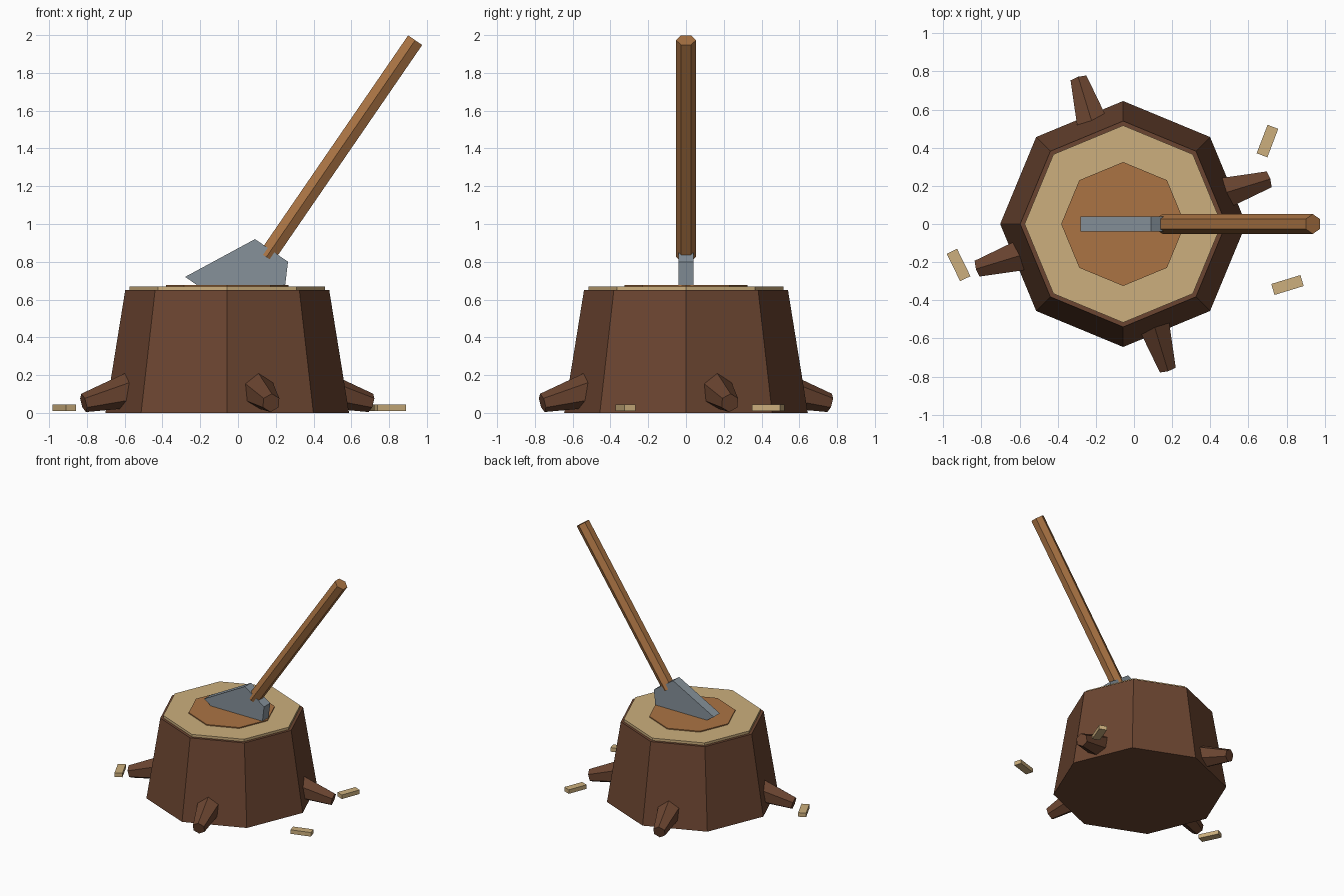
import bpy
import bmesh
from math import radians, cos, sin, pi
from mathutils import Matrix, Vector

if "Cube" in bpy.data.objects:
    bpy.data.objects.remove(bpy.data.objects["Cube"])


def material(name, rgb):
    """Flat material from display (sRGB) values, stored as linear."""
    lin = [((c + 0.055) / 1.055) ** 2.4 for c in rgb] + [1.0]
    m = bpy.data.materials.new(name)
    m.use_nodes = True
    m.diffuse_color = lin
    m.node_tree.nodes["Principled BSDF"].inputs["Base Color"].default_value = lin
    return m


BARK = material("dark bark", (0.42, 0.27, 0.19))
PALE = material("pale cut wood", (0.80, 0.685, 0.49))
WARM = material("warm wood", (0.67, 0.455, 0.265))
STEEL = material("grey steel", (0.525, 0.57, 0.605))

STUMP = Vector((-0.057, 0, 0))


def add_object(name, bm, mat):
    bmesh.ops.recalc_face_normals(bm, faces=bm.faces)
    mesh = bpy.data.meshes.new(name)
    bm.to_mesh(mesh)
    bm.free()
    mesh.materials.append(mat)
    obj = bpy.data.objects.new(name, mesh)
    bpy.context.collection.objects.link(obj)
    return obj


def taper(name, mat, start, end, r1, r2, sides, side_axis, turn=0):
    """Prism or cone between two points; side_axis sets where corners begin."""
    start, end = Vector(start), Vector(end)
    u = (end - start).normalized()
    a = Vector(side_axis)
    a = (a - u * a.dot(u)).normalized()
    b = u.cross(a)
    bm = bmesh.new()
    rings = []
    for p, r in ((start, r1), (end, r2)):
        angles = [2 * pi * i / sides + turn for i in range(sides)]
        rings.append([bm.verts.new(p + r * (a * cos(t) + b * sin(t))) for t in angles])
        bm.faces.new(rings[-1])
    for i in range(sides):
        j = (i + 1) % sides
        bm.faces.new((rings[0][i], rings[0][j], rings[1][j], rings[1][i]))
    return add_object(name, bm, mat)


def disc(name, mat, z1, z2, r1, r2):
    up = Vector((0, 0, 1))
    return taper(name, mat, STUMP + up * z1, STUMP + up * z2, r1, r2, 8, (1, 0, 0))


# Stump body and the two layers of cut wood
disc("stump", BARK, 0, 0.65, 0.645, 0.54)
disc("cut_ring", PALE, 0.645, 0.67, 0.517, 0.517)
disc("heartwood", WARM, 0.665, 0.678, 0.325, 0.325)

# Four roots spaced evenly around the base
for k in range(4):
    t = radians(17 + 90 * k)
    out = Vector((cos(t), sin(t), 0))
    inner = STUMP + out * 0.48 + Vector((0, 0, 0.135))
    tip = STUMP + out * 0.795 + Vector((0, 0, 0.053))
    taper(f"root_{k + 1}", BARK, inner, tip, 0.105, 0.05, 6, (0, 0, 1))

# Axe head: trapezoid plate sunk into the stump
bm = bmesh.new()
profile = [(-0.28, 0.72), (0.09, 0.92), (0.265, 0.80), (0.213, 0.383)]
face = bm.faces.new([bm.verts.new((x, -0.04, z)) for x, z in profile])
grown = bmesh.ops.extrude_face_region(bm, geom=[face])
moved = [v for v in grown["geom"] if isinstance(v, bmesh.types.BMVert)]
bmesh.ops.translate(bm, verts=moved, vec=(0, 0.08, 0))
add_object("axe_head", bm, STEEL)

# Axe handle
taper("axe_handle", WARM, (0.15, 0, 0.825), (0.938, 0, 1.973), 0.052, 0.052, 6, (0, 1, 0))

# Wood chips lying around the stump
chips = [(0.70, 0.435, 69), (0.805, -0.32, 17), (-0.92, -0.215, -64)]
for n, (x, y, deg) in enumerate(chips):
    bm = bmesh.new()
    place = Matrix.Translation((x, y, 0.027)) @ Matrix.Rotation(radians(deg), 4, "Z")
    size = Matrix.Diagonal((0.16, 0.06, 0.033, 1))
    bmesh.ops.create_cube(bm, size=1, matrix=place @ size)
    add_object(f"wood_chip_{n + 1}", bm, PALE)
